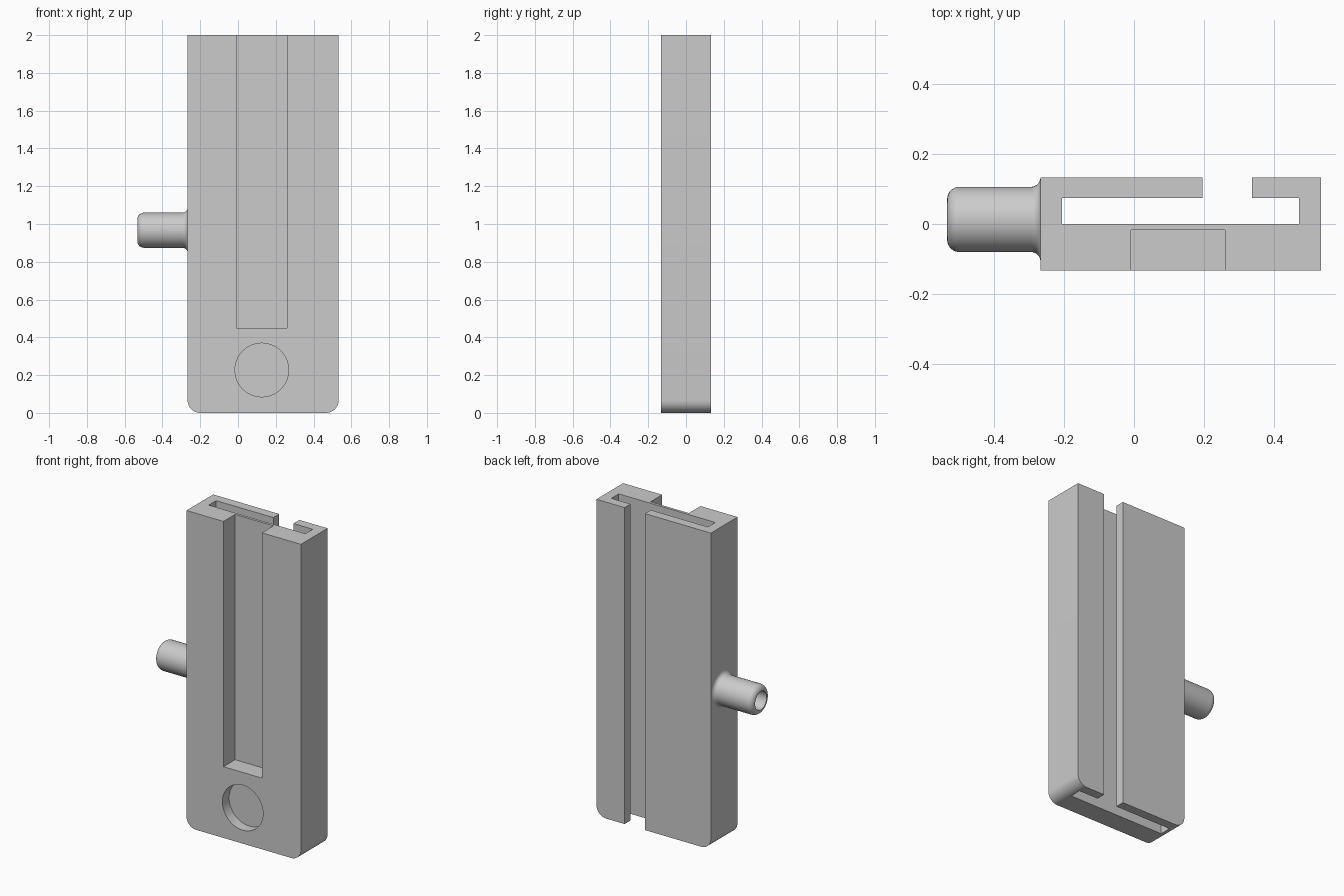
import bpy, bmesh, math
from mathutils import Vector, Matrix

cube = bpy.data.objects.get("Cube")
if cube:
    bpy.data.objects.remove(cube, do_unlink=True)

grey = bpy.data.materials.new("light grey")
grey.use_nodes = True
colour = (0.6, 0.6, 0.6, 1)
grey.diffuse_color = colour
grey.node_tree.nodes["Principled BSDF"].inputs["Base Color"].default_value = colour


def make_object(name, bm):
    bmesh.ops.recalc_face_normals(bm, faces=bm.faces)
    mesh = bpy.data.meshes.new(name)
    bm.to_mesh(mesh)
    bm.free()
    mesh.materials.append(grey)
    obj = bpy.data.objects.new(name, mesh)
    bpy.context.collection.objects.link(obj)
    return obj


def activate(obj):
    bpy.ops.object.select_all(action='DESELECT')
    obj.select_set(True)
    bpy.context.view_layer.objects.active = obj


def box(name, low, high):
    low, high = Vector(low), Vector(high)
    bm = bmesh.new()
    size = Matrix.Diagonal((high - low).to_4d())
    bmesh.ops.create_cube(bm, size=1, matrix=Matrix.Translation((low + high) / 2) @ size)
    return make_object(name, bm)


def arc(cx, cy, r, start, end, steps=8):
    angles = [math.radians(start + (end - start) * i / steps) for i in range(steps + 1)]
    return [(cx + r * math.cos(a), cy + r * math.sin(a)) for a in angles]


def cut(target, cutter):
    cutter.hide_render = True
    mod = target.modifiers.new("cut", 'BOOLEAN')
    mod.operation = 'DIFFERENCE'
    mod.solver = 'EXACT'
    mod.object = cutter
    activate(target)
    bpy.ops.object.modifier_apply(modifier=mod.name)
    bpy.data.objects.remove(cutter, do_unlink=True)


LEFT, RIGHT, HALF, CORNER = -0.267, 0.533, 0.133, 0.067

# Body: plate with rounded bottom corners
outline = [(RIGHT, 2), (LEFT, 2)]
outline += arc(LEFT + CORNER, CORNER, CORNER, 180, 270)
outline += arc(RIGHT - CORNER, CORNER, CORNER, 270, 360)
bm = bmesh.new()
front = bm.faces.new([bm.verts.new((x, -HALF, z)) for x, z in outline])
extruded = bmesh.ops.extrude_face_region(bm, geom=[front], use_keep_orig=True)["geom"]
bmesh.ops.translate(bm, vec=(0, 2 * HALF, 0),
                    verts=[v for v in extruded if isinstance(v, bmesh.types.BMVert)])
body = make_object("body", bm)

# T-shaped channel along the back
cut(body, box("channel_cutter", (-0.205, 0, -0.1), (0.471, 0.074, 2.1)))
cut(body, box("slit_cutter", (0.195, 0.04, -0.1), (0.336, 0.2, 2.1)))

# Long front groove, open at the top
cut(body, box("groove_cutter", (-0.009, -0.2, 0.45), (0.26, -0.017, 2.1)))

# Round front recess
bm = bmesh.new()
place = Matrix.Translation((0.126, -0.167, 0.227)) @ Matrix.Rotation(math.pi / 2, 4, 'X')
bmesh.ops.create_cone(bm, cap_ends=True, segments=64, radius1=0.142, radius2=0.142,
                      depth=0.2, matrix=place @ Matrix.Translation((0, 0, 0)))
recess = make_object("recess_cutter", bm)
recess.location.y = 0.0
shift = -0.066 - (-0.067)
recess.location.y = shift
bpy.context.view_layer.update()
cut(body, recess)

# Side spigot: hollow lathed tube with a rounded tip and a flared foot
TIP, R, BORE, FLARE = -0.533, 0.093, 0.058, 0.027
ROUND = R - BORE
profile = [(LEFT, 0), (LEFT - 0.01, 0), (LEFT - 0.01, BORE)]
profile += arc(TIP + ROUND, BORE, ROUND, 180, 90)
profile += arc(LEFT - FLARE, R + FLARE, FLARE, -90, 0)
bm = bmesh.new()
points = [bm.verts.new((x, 0, r)) for x, r in profile]
edges = [bm.edges.new(pair) for pair in zip(points, points[1:])]
bmesh.ops.spin(bm, geom=points + edges, cent=(0, 0, 0), axis=(1, 0, 0),
               angle=2 * math.pi, steps=48, use_duplicate=False)
bmesh.ops.remove_doubles(bm, verts=bm.verts, dist=0.0001)
bmesh.ops.translate(bm, vec=(0, 0.013, 0.967), verts=bm.verts)
spigot = make_object("side_spigot", bm)

for part in (body, spigot):
    activate(part)
    bpy.ops.object.shade_smooth_by_angle(angle=math.radians(30))
